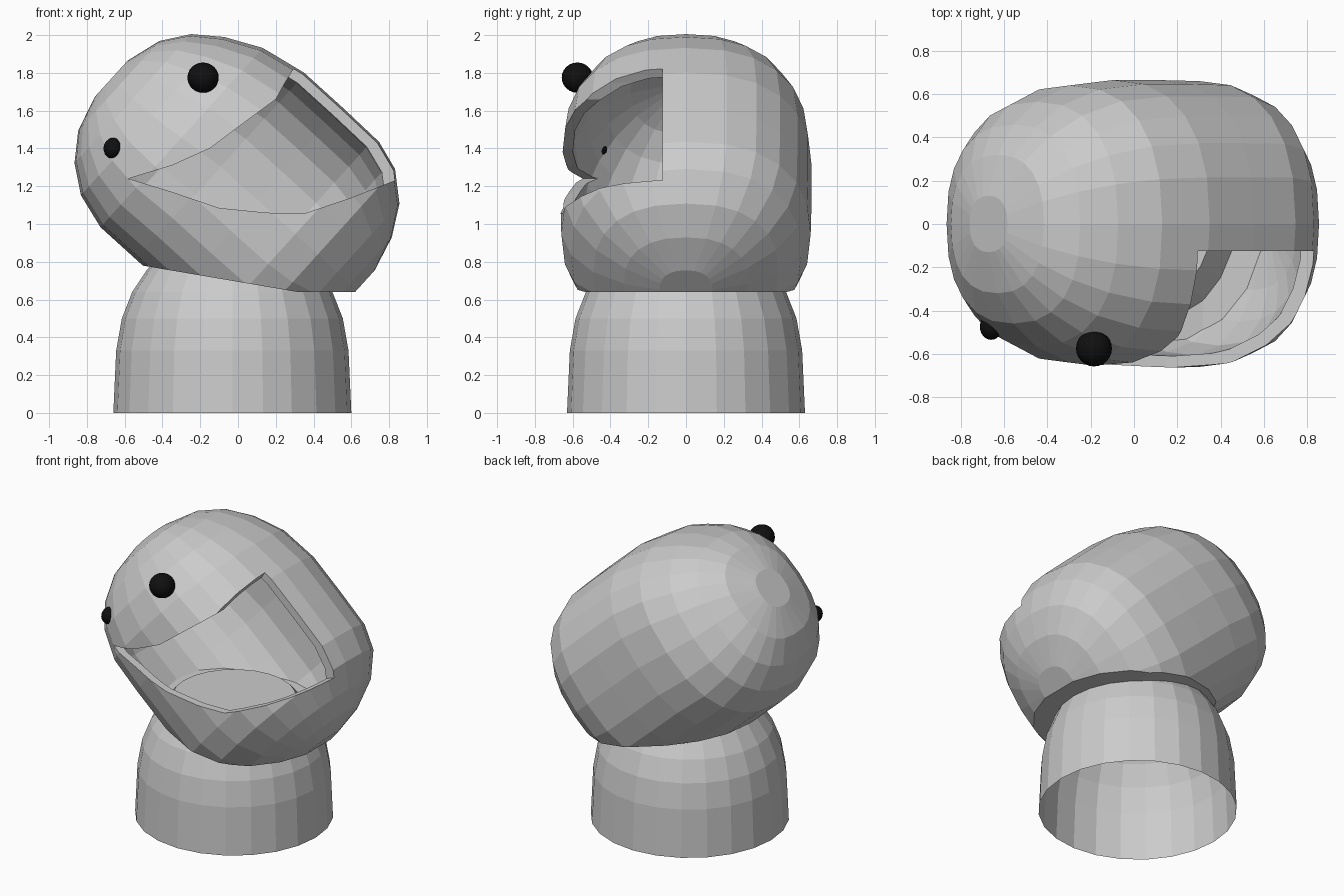
import bpy, bmesh
from math import sin, cos, pi, copysign
from mathutils import Vector

if "Cube" in bpy.data.objects:
    bpy.data.objects.remove(bpy.data.objects["Cube"])

SIDES = 24
U = Vector((-0.74, 0, 0.67)).normalized()   # head axis, up to the left
N = Vector((U.z, 0, -U.x))                  # across the head axis
Y = Vector((0, 1, 0))


def finish(bm, name):
    bmesh.ops.recalc_face_normals(bm, faces=bm.faces)
    me = bpy.data.meshes.new(name)
    bm.to_mesh(me)
    bm.free()
    ob = bpy.data.objects.new(name, me)
    bpy.context.collection.objects.link(ob)
    return ob


def lathe(profile, origin, axis, across, power=2.0, lean=0.0, caps=(True, True)):
    """Sweep (height, radius) rings along an axis; power > 2 squares them off."""
    bm = bmesh.new()
    rings = []
    for t, r in profile:
        shift = across * (-lean * min(max((t - 0.95) / 0.45, 0), 1))
        ring = []
        for i in range(SIDES):
            a = 2 * pi * i / SIDES
            c, s = (copysign(abs(k) ** (2 / power), k) if abs(k) > 1e-6 else 0.0
                    for k in (cos(a), sin(a)))
            ring.append(bm.verts.new(origin + shift + axis * t + (across * c + Y * s) * r))
        rings.append(ring)
    for lo, hi in zip(rings, rings[1:]):
        for i in range(SIDES):
            j = (i + 1) % SIDES
            bm.faces.new((lo[i], lo[j], hi[j], hi[i]))
    if caps[0]:
        bm.faces.new(rings[0][::-1])
    if caps[1]:
        bm.faces.new(rings[-1])
    return bm


def head_solid(name, profile, raise_floor):
    """Tilted barrel with its underside sliced by a sloped and a level plane."""
    bm = lathe(profile, N * 0.905, U, N, power=2.4, lean=0.045)
    for co, no in (((-0.3, 0, 0.745), (0.17, 0, 1)), ((0, 0, 0.64), (0, 0, 1))):
        bmesh.ops.bisect_plane(bm, geom=bm.verts[:] + bm.edges[:] + bm.faces[:],
                               plane_co=Vector(co) + Vector((0, 0, raise_floor)),
                               plane_no=no, clear_inner=True)
        bmesh.ops.holes_fill(bm, edges=[e for e in bm.edges if e.is_boundary], sides=0)
    return finish(bm, name)


def subtract(target, cutter):
    cutter.hide_render = True
    mod = target.modifiers.new("cut", 'BOOLEAN')
    mod.operation = 'DIFFERENCE'
    mod.solver = 'EXACT'
    mod.object = cutter
    bpy.context.view_layer.objects.active = target
    bpy.ops.object.modifier_apply(modifier=mod.name)
    bpy.data.objects.remove(cutter)


# Hollow head shell
outer = [(-0.03, 0.14), (0.02, 0.33), (0.11, 0.49), (0.25, 0.61), (0.41, 0.66), (0.67, 0.665),
         (0.95, 0.665), (1.2, 0.64), (1.39, 0.565), (1.53, 0.46), (1.63, 0.32), (1.685, 0.13)]
inner = [(0.835 + (t - 0.835) * 0.93, r * 0.92) for t, r in outer]
head = head_solid("head", outer, 0)
subtract(head, head_solid("head_cavity", inner, 0.05))

# Mouth opening, cut through the front from y = -0.12
outline = [(-0.58, 1.24), (-0.35, 1.31), (-0.15, 1.4), (0.05, 1.55), (0.2, 1.66), (0.25, 1.75),
           (0.3, 1.83), (0.4, 2.0), (1.1, 2.0), (1.1, 1.32), (0.83, 1.23), (0.6, 1.14), (0.35, 1.055),
           (0.15, 1.06), (-0.1, 1.085), (-0.35, 1.17)]
bm = bmesh.new()
face = bm.faces.new([bm.verts.new((x, -1.2, z)) for x, z in outline])
ext = bmesh.ops.extrude_face_region(bm, geom=[face], use_keep_orig=True)
bmesh.ops.translate(bm, vec=(0, 1.075, 0),
                    verts=[v for v in ext["geom"] if isinstance(v, bmesh.types.BMVert)])
subtract(head, finish(bm, "mouth_cutter"))

# Domed neck, open underneath
neck = [(0, 0.63), (0.33, 0.615), (0.5, 0.585), (0.64, 0.53), (0.76, 0.45), (0.83, 0.39)]
finish(lathe(neck, Vector((-0.03, 0, 0)), Vector((0, 0, 1)), Vector((1, 0, 0)),
             caps=(False, True)), "neck")

# Black eyes
black = bpy.data.materials.new("black")
black.diffuse_color = (0.005, 0.005, 0.005, 1)
black.use_nodes = True
black.node_tree.nodes["Principled BSDF"].inputs["Base Color"].default_value = black.diffuse_color
for name, loc, size in (("eye_large", (-0.185, -0.575, 1.775), (0.083, 0.083, 0.08)),
                        ("eye_small", (-0.66, -0.475, 1.4), (0.052, 0.06, 0.056))):
    bpy.ops.mesh.primitive_uv_sphere_add(segments=24, ring_count=12, radius=1, location=loc)
    eye = bpy.context.object
    eye.name = name
    eye.scale = size
    eye.data.materials.append(black)
    bpy.ops.object.shade_smooth()
